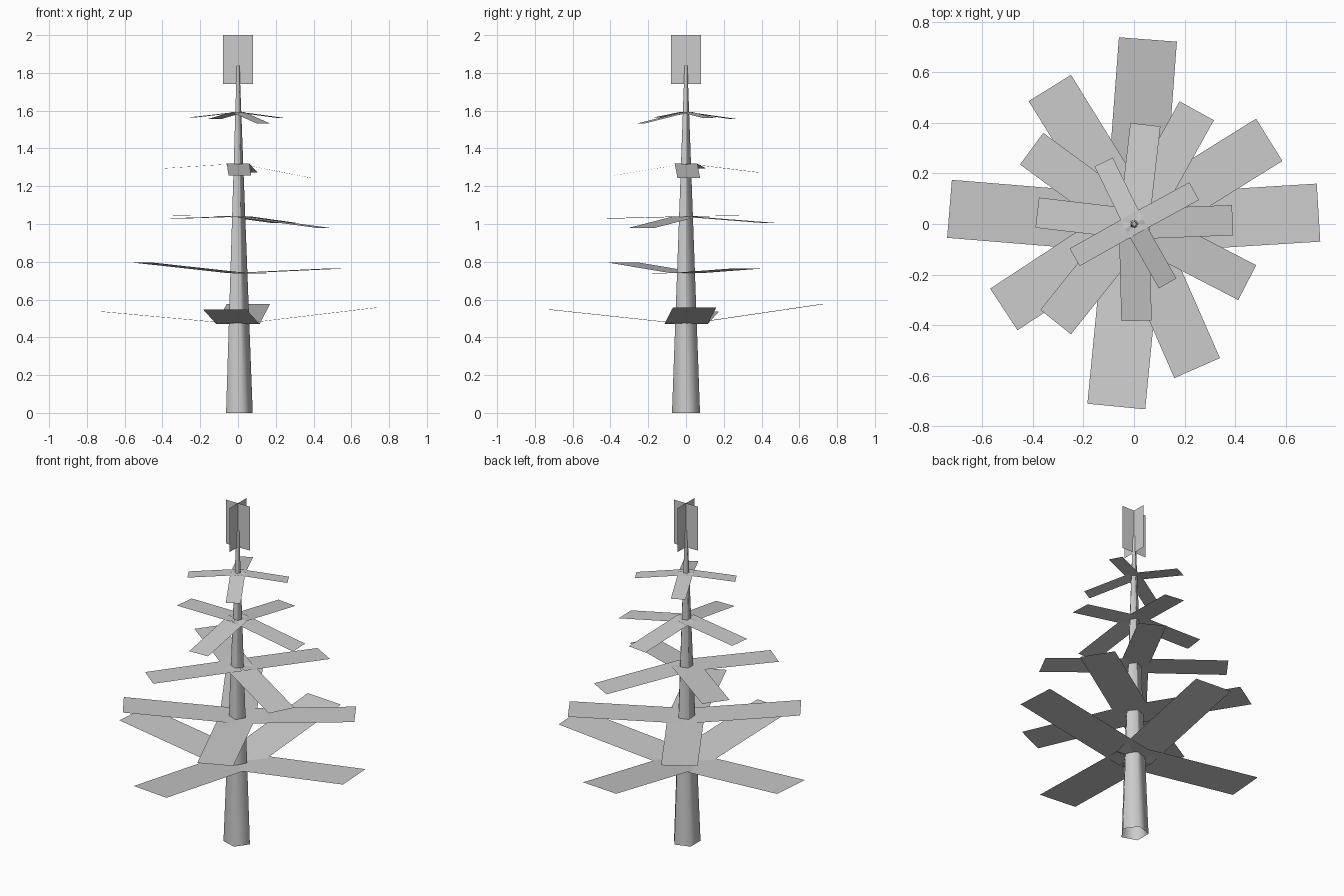
import bpy
import math
from mathutils import Vector

cube = bpy.data.objects.get("Cube")
if cube:
    bpy.data.objects.remove(cube, do_unlink=True)

# One plain grey for the whole tree
grey = bpy.data.materials.new("plain_grey")
grey.use_nodes = True
GREY = (0.6, 0.6, 0.6, 1)
grey.diffuse_color = GREY
grey.node_tree.nodes["Principled BSDF"].inputs["Base Color"].default_value = GREY


def add_mesh(name, verts, faces, smooth=False):
    mesh = bpy.data.meshes.new(name)
    mesh.from_pydata(verts, [], faces)
    mesh.materials.append(grey)
    for poly in mesh.polygons:
        poly.use_smooth = smooth
    obj = bpy.data.objects.new(name, mesh)
    bpy.context.collection.objects.link(obj)
    return obj


def add_branch(name, base_z, width, tip):
    """Flat rectangular plate from the trunk axis out to the tip centre."""
    root, tip = Vector((0, 0, base_z)), Vector(tip)
    side = Vector((-tip.y, tip.x, 0)).normalized() * width / 2
    add_mesh(name, [root + side, root - side, tip - side, tip + side],
             [(0, 1, 2, 3)])


# Trunk: open, tapering, five-sided
SIDES = 5
rings = [(r * math.cos(i * math.tau / SIDES), r * math.sin(i * math.tau / SIDES), z)
         for r, z in ((0.078, 0), (0.008, 1.84)) for i in range(SIDES)]
walls = [(i, (i + 1) % SIDES, (i + 1) % SIDES + SIDES, i + SIDES)
         for i in range(SIDES)]
add_mesh("trunk", rings, walls, smooth=True)

# Branch tiers: root height, plate width, four tip centres
TIERS = {
    "bottom": (0.47, 0.23, [(0.73, 0.045, 0.557), (0.055, 0.73, 0.577),
                            (-0.73, 0.06, 0.537), (-0.07, -0.722, 0.547)]),
    "lower": (0.74, 0.197, [(0.535, 0.333, 0.765), (-0.333, 0.538, 0.74),
                            (-0.515, -0.338, 0.797), (0.25, -0.57, 0.737)]),
    "middle": (1.04, 0.155, [(0.248, 0.448, 1.005), (-0.405, 0.298, 1.045),
                             (-0.31, -0.388, 1.03), (0.448, -0.232, 0.98)]),
    "upper": (1.32, 0.12, [(0.39, 0.015, 1.243), (0.045, 0.393, 1.272),
                           (-0.383, 0.045, 1.295), (0.01, -0.383, 1.257)]),
    "top": (1.592, 0.08, [(0.238, 0.13, 1.56), (-0.12, 0.245, 1.557),
                          (-0.235, -0.132, 1.565), (0.133, -0.235, 1.533)]),
}
for tier, (base_z, width, tips) in TIERS.items():
    for number, tip in enumerate(tips, 1):
        add_branch(f"{tier}_branch_{number}", base_z, width, tip)

# Treetop: two crossed upright plates
for name, side in (("treetop_plate_wide", Vector((0.08, 0, 0))),
                   ("treetop_plate_deep", Vector((0, 0.08, 0)))):
    low, high = Vector((0, 0, 1.74)), Vector((0, 0, 2))
    add_mesh(name, [low - side, low + side, high + side, high - side],
             [(0, 1, 2, 3)])
